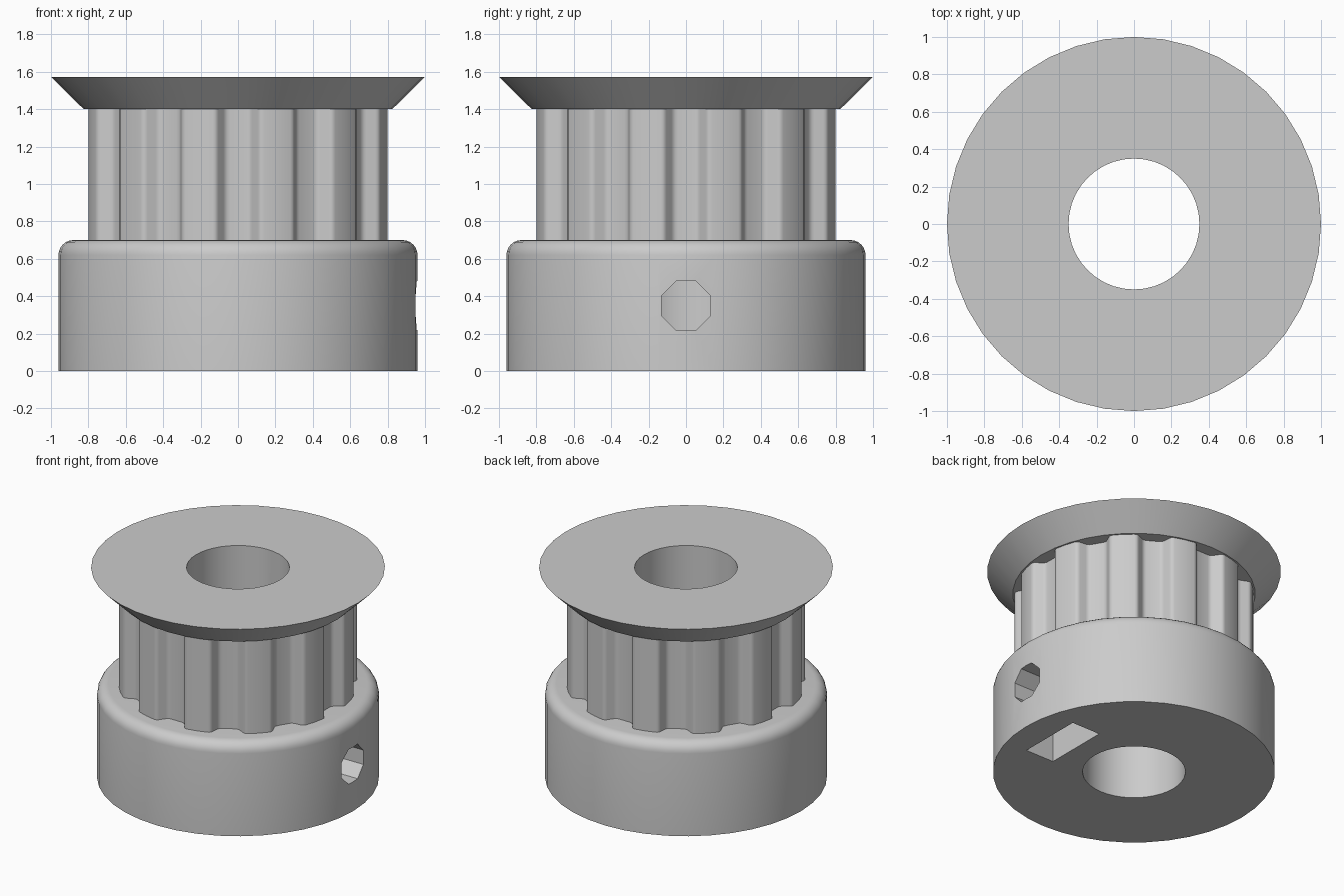
import bpy, bmesh
from math import sin, cos, pi, radians
from mathutils import Vector

SEGMENTS = 40
BORE = 0.35
TEETH = 12

cube = bpy.data.objects.get("Cube")
if cube:
    bpy.data.objects.remove(cube, do_unlink=True)

metal = bpy.data.materials.new("plain_grey")
metal.use_nodes = True
metal.diffuse_color = (0.6, 0.6, 0.6, 1)
metal.node_tree.nodes["Principled BSDF"].inputs["Base Color"].default_value = (0.6, 0.6, 0.6, 1)


def make_object(name, bm):
    bmesh.ops.recalc_face_normals(bm, faces=bm.faces)
    mesh = bpy.data.meshes.new(name)
    bm.to_mesh(mesh)
    bm.free()
    mesh.materials.append(metal)
    obj = bpy.data.objects.new(name, mesh)
    bpy.context.collection.objects.link(obj)
    return obj


def lathe(name, profile):
    """Turn a closed (radius, height) outline around z."""
    bm = bmesh.new()
    rings = [[bm.verts.new((r * cos(2 * pi * i / SEGMENTS), r * sin(2 * pi * i / SEGMENTS), z))
              for r, z in profile] for i in range(SEGMENTS)]
    for i in range(SEGMENTS):
        a, b = rings[i], rings[(i + 1) % SEGMENTS]
        for j in range(len(profile)):
            k = (j + 1) % len(profile)
            bm.faces.new((a[j], b[j], b[k], a[k]))
    return make_object(name, bm)


def prism(name, points, direction):
    """Extrude a closed outline of 3D points."""
    bm = bmesh.new()
    face = bm.faces.new([bm.verts.new(p) for p in points])
    out = bmesh.ops.extrude_face_region(bm, geom=[face])
    verts = [v for v in out["geom"] if isinstance(v, bmesh.types.BMVert)]
    bmesh.ops.translate(bm, verts=verts, vec=direction)
    return make_object(name, bm)


def cut(obj, cutter):
    mod = obj.modifiers.new("cut", 'BOOLEAN')
    mod.operation = 'DIFFERENCE'
    mod.solver = 'EXACT'
    mod.object = cutter
    bpy.context.view_layer.objects.active = obj
    bpy.ops.object.modifier_apply(modifier=mod.name)
    bpy.data.objects.remove(cutter, do_unlink=True)


def rounded(points, radius, steps=3):
    """Replace the corners of an open 2D path by small curves."""
    path = []
    for i, p in enumerate(points):
        if i in (0, len(points) - 1):
            path.append(p)
            continue
        a = p + (points[i - 1] - p).normalized() * radius
        b = p + (points[i + 1] - p).normalized() * radius
        for s in range(steps + 1):
            t = s / steps
            path.append(a * (1 - t) ** 2 + p * 2 * t * (1 - t) + b * t ** 2)
    return path


# Hub with a rounded top edge
fillet = 0.08
arc = [(0.88 + fillet * cos(a), 0.62 + fillet * sin(a)) for a in (pi / 2 * i / 6 for i in range(7))]
hub = lathe("hub", [(BORE, 0), (0.96, 0)] + arc + [(BORE, 0.70)])

# Grub screw hole and nut pocket
hole = [(0, 0.141 * cos(a), 0.35 + 0.141 * sin(a)) for a in (radians(22.5 + 45 * i) for i in range(8))]
cut(hub, prism("screw_hole", hole, (1.2, 0, 0)))
pocket = [(0.515, y, z) for y, z in ((-0.245, -0.1), (0.245, -0.1), (0.245, 0.49), (0, 0.632), (-0.245, 0.49))]
cut(hub, prism("nut_pocket", pocket, (0.235, 0, 0)))

# Toothed drum: one groove and half a land on each side, repeated
outer, edge = 0.813, radians(8.3)


def polar(a):
    return Vector((outer * cos(a), outer * sin(a)))


half = pi / TEETH
groove = rounded([polar(-half), polar(-edge), Vector((0.73, -0.065)),
                  Vector((0.73, 0.065)), polar(edge), polar(half)], 0.022)[:-1]
outline = []
for n in range(TEETH):
    c, s = cos(2 * half * n), sin(2 * half * n)
    outline += [(p.x * c - p.y * s, p.x * s + p.y * c, 0.70) for p in groove]
drum = prism("toothed_drum", outline, (0, 0, 0.70))
bore = [(BORE * cos(2 * pi * i / SEGMENTS), BORE * sin(2 * pi * i / SEGMENTS), 0.5) for i in range(SEGMENTS)]
cut(drum, prism("bore_cutter", bore, (0, 0, 1.2)))

# Flared belt flange
flange = lathe("belt_flange", [(BORE, 1.40), (0.825, 1.40), (1.0, 1.573), (BORE, 1.573)])

for obj in (hub, drum, flange):
    bpy.ops.object.select_all(action='DESELECT')
    obj.select_set(True)
    bpy.context.view_layer.objects.active = obj
    bpy.ops.object.shade_smooth_by_angle(angle=radians(30))
